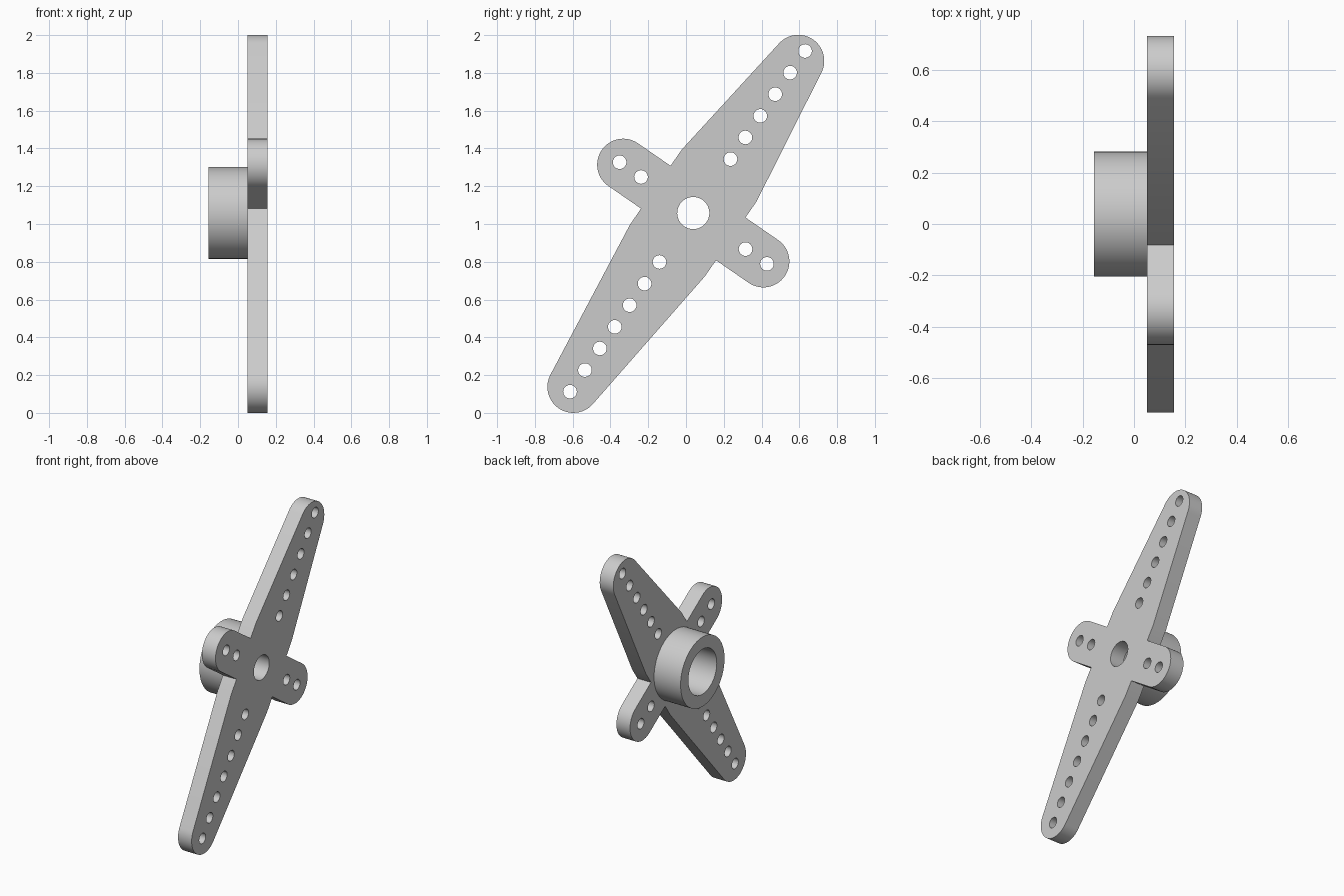
import bpy, bmesh, math
from mathutils import Matrix, Vector

cube = bpy.data.objects.get("Cube")
if cube:
    bpy.data.objects.remove(cube)

grey = bpy.data.materials.new("grey plastic")
grey.use_nodes = True
grey.diffuse_color = (0.6, 0.6, 0.6, 1)
grey.node_tree.nodes["Principled BSDF"].inputs["Base Color"].default_value = (0.6, 0.6, 0.6, 1)

HUB_Y, HUB_Z = 0.0385, 1.058
TILT = math.radians(55.4)
TIP, HALF = 0.1375, 0.241      # rounded end radius, half width of the centre


def arc(cx, cy, r, start, sweep, n):
    return [(cx + r * math.cos(math.radians(start + sweep * i / n)),
             cy + r * math.sin(math.radians(start + sweep * i / n))) for i in range(n + 1)]


def circle(cx, cy, r, n=32):
    return arc(cx, cy, r, 0, 360, n)[:-1]


def plate(name, loops, x0, x1):
    """Extrude an outline with holes from x0 to x1 around the hub axis."""
    curve = bpy.data.curves.new(name, "CURVE")
    curve.dimensions = "2D"
    curve.fill_mode = "BOTH"
    curve.extrude = (x1 - x0) / 2
    for loop in loops:
        spline = curve.splines.new("POLY")
        spline.points.add(len(loop) - 1)
        for point, (u, w) in zip(spline.points, loop):
            point.co = (u, w, 0, 1)
        spline.use_cyclic_u = True
    obj = bpy.data.objects.new(name, curve)
    bpy.context.collection.objects.link(obj)
    bpy.ops.object.select_all(action="DESELECT")
    obj.select_set(True)
    bpy.context.view_layer.objects.active = obj
    bpy.ops.object.convert(target="MESH")
    obj = bpy.context.object
    # Stand the flat shape up: local x, y, z become y, z, x
    upright = Matrix(((0, 0, 1), (1, 0, 0), (0, 1, 0))).to_4x4()
    place = Matrix.Translation(Vector(((x0 + x1) / 2, HUB_Y, HUB_Z)))
    bm = bmesh.new()
    bm.from_mesh(obj.data)
    bmesh.ops.remove_doubles(bm, verts=bm.verts, dist=0.0001)
    bmesh.ops.transform(bm, matrix=place @ upright @ Matrix.Rotation(TILT, 4, "Z"), verts=bm.verts)
    bmesh.ops.recalc_face_normals(bm, faces=bm.faces)
    bm.to_mesh(obj.data)
    bm.free()
    obj.data.materials.clear()
    obj.data.materials.append(grey)
    bpy.ops.object.shade_smooth_by_angle(angle=math.radians(20))
    return obj


# Cross-shaped arm outline: long tapered arms and short parallel ones
outline = (arc(0.979, 0, TIP, -84, 168, 28)
           + [(HALF, HALF), (TIP, HALF)]
           + arc(0, 0.451, TIP, 0, 180, 28)
           + [(-TIP, HALF), (-HALF, HALF)]
           + arc(-1.118, 0, TIP, 96, 168, 28)
           + [(-HALF, -HALF), (-TIP, -HALF)]
           + arc(0, -0.451, TIP, 180, 180, 28)
           + [(TIP, -HALF), (HALF, -HALF)])

# Centre hole and the rows of small holes
holes = [circle(0, 0, 0.085, 48)]
holes += [circle(0.347 + 0.139 * i, 0, 0.036) for i in range(6)]
holes += [circle(-0.315 - 0.139 * i, 0, 0.036) for i in range(7)]
holes += [circle(0, side * d, 0.036) for side in (-1, 1) for d in (0.336, 0.474)]
plate("arm_plate", [outline] + holes, 0.05, 0.155)

# Hollow hub on the side of the plate
plate("hub_collar", [circle(0, 0, 0.243, 72), circle(0, 0, 0.157, 72)], -0.155, 0.05)
